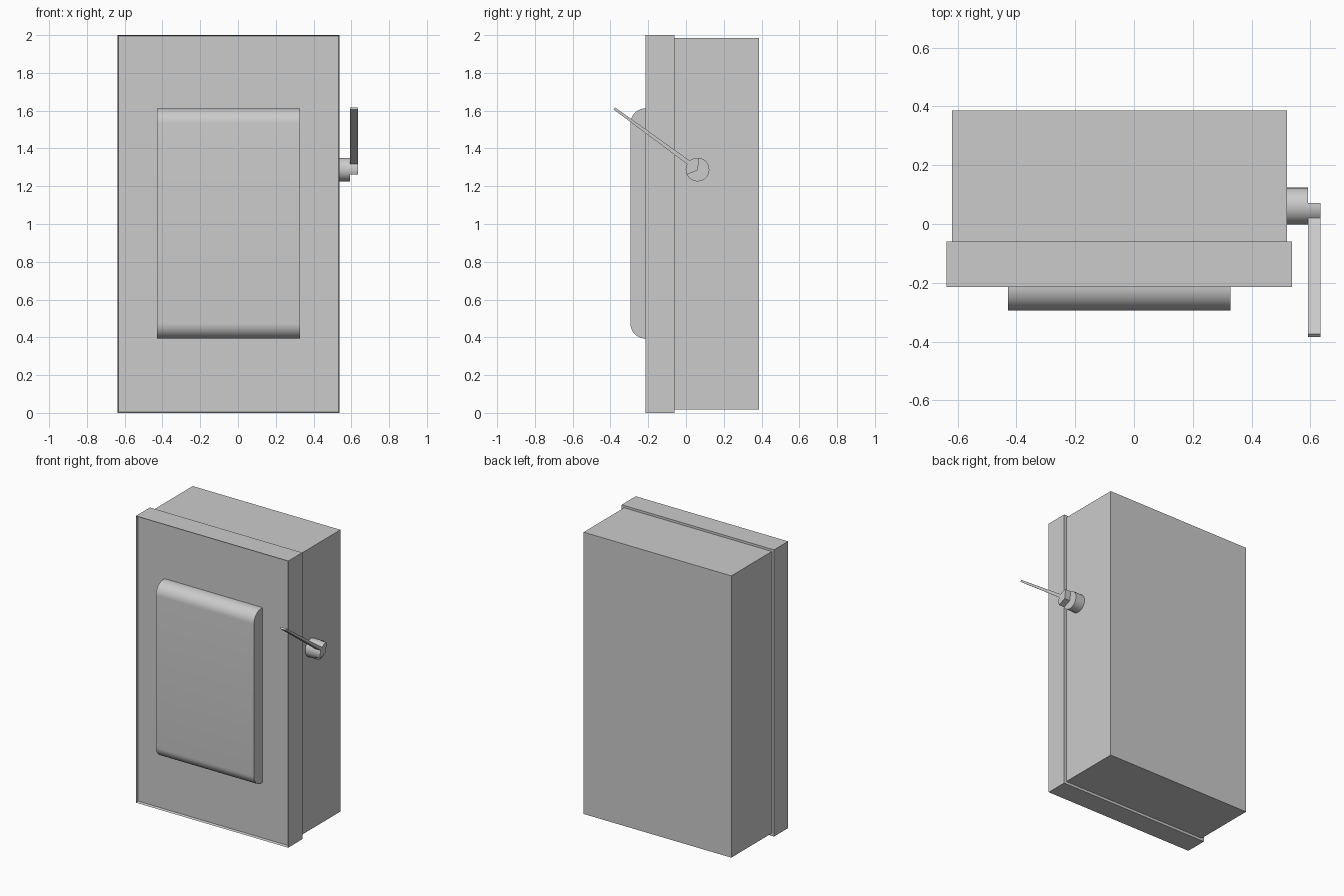
import bpy, bmesh
from math import cos, sin, radians, pi

if "Cube" in bpy.data.objects:
    bpy.data.objects.remove(bpy.data.objects["Cube"])


def finish(bm, name, smooth=False):
    bmesh.ops.recalc_face_normals(bm, faces=bm.faces)
    mesh = bpy.data.meshes.new(name)
    bm.to_mesh(mesh)
    bm.free()
    ob = bpy.data.objects.new(name, mesh)
    bpy.context.collection.objects.link(ob)
    if smooth:
        bpy.ops.object.select_all(action='DESELECT')
        ob.select_set(True)
        bpy.context.view_layer.objects.active = ob
        bpy.ops.object.shade_smooth_by_angle(angle=radians(30))
    return ob


def box_mesh(x0, x1, y0, y1, z0, z1):
    bm = bmesh.new()
    bmesh.ops.create_cube(bm, size=1)
    for v in bm.verts:
        v.co = (x1 if v.co.x > 0 else x0, y1 if v.co.y > 0 else y0, z1 if v.co.z > 0 else z0)
    return bm


def extrude_x(name, profile, x0, x1):
    """Extrude a (y, z) outline along x."""
    bm = bmesh.new()
    face = bm.faces.new([bm.verts.new((x0, y, z)) for y, z in profile])
    ext = bmesh.ops.extrude_face_region(bm, geom=[face], use_keep_orig=True)
    for v in ext["geom"]:
        if isinstance(v, bmesh.types.BMVert):
            v.co.x = x1
    return finish(bm, name, smooth=True)


def arc(cy, cz, r, a0, a1, n):
    return [(cy + r * cos(radians(a0 + (a1 - a0) * i / n)),
             cz + r * sin(radians(a0 + (a1 - a0) * i / n))) for i in range(n + 1)]


# Cabinet body
finish(box_mesh(-0.62, 0.52, -0.06, 0.386, 0.018, 1.984), "cabinet_body")

# Door slab with a thin raised rim round a shallow recess
bm = box_mesh(-0.638, 0.538, -0.215, -0.06, 0, 2)
bm.normal_update()
front = min(bm.faces, key=lambda f: f.calc_center_median().y)
bmesh.ops.inset_region(bm, faces=[front], thickness=0.007)
for v in front.verts:
    v.co.y += 0.018
finish(bm, "door")

# Raised front panel, rounded at its top and bottom
R = 0.08
back, face_y, bottom, top = -0.197, -0.294, 0.393, 1.612
panel = ([(back, bottom), (back, top)]
         + arc(face_y + R, top - R, R, 90, 180, 10)
         + arc(face_y + R, bottom + R, R, 180, 270, 10))
extrude_x("front_panel", panel, -0.428, 0.328)

# Handle hub
CY, CZ, HR = 0.061, 1.288, 0.0625
extrude_x("handle_hub", arc(CY, CZ, HR, 0, 348.75, 31), 0.515, 0.592)

# Lever: partial disc running into a thin slanted arm
lever = ([(CY, CZ - 0.003)]
         + arc(CY, CZ, HR, 81, 131, 6)
         + [(-0.374, 1.616), (-0.384, 1.607)]
         + arc(CY, CZ, HR, 152, 205, 6))
extrude_x("handle_lever", lever, 0.592, 0.635)
